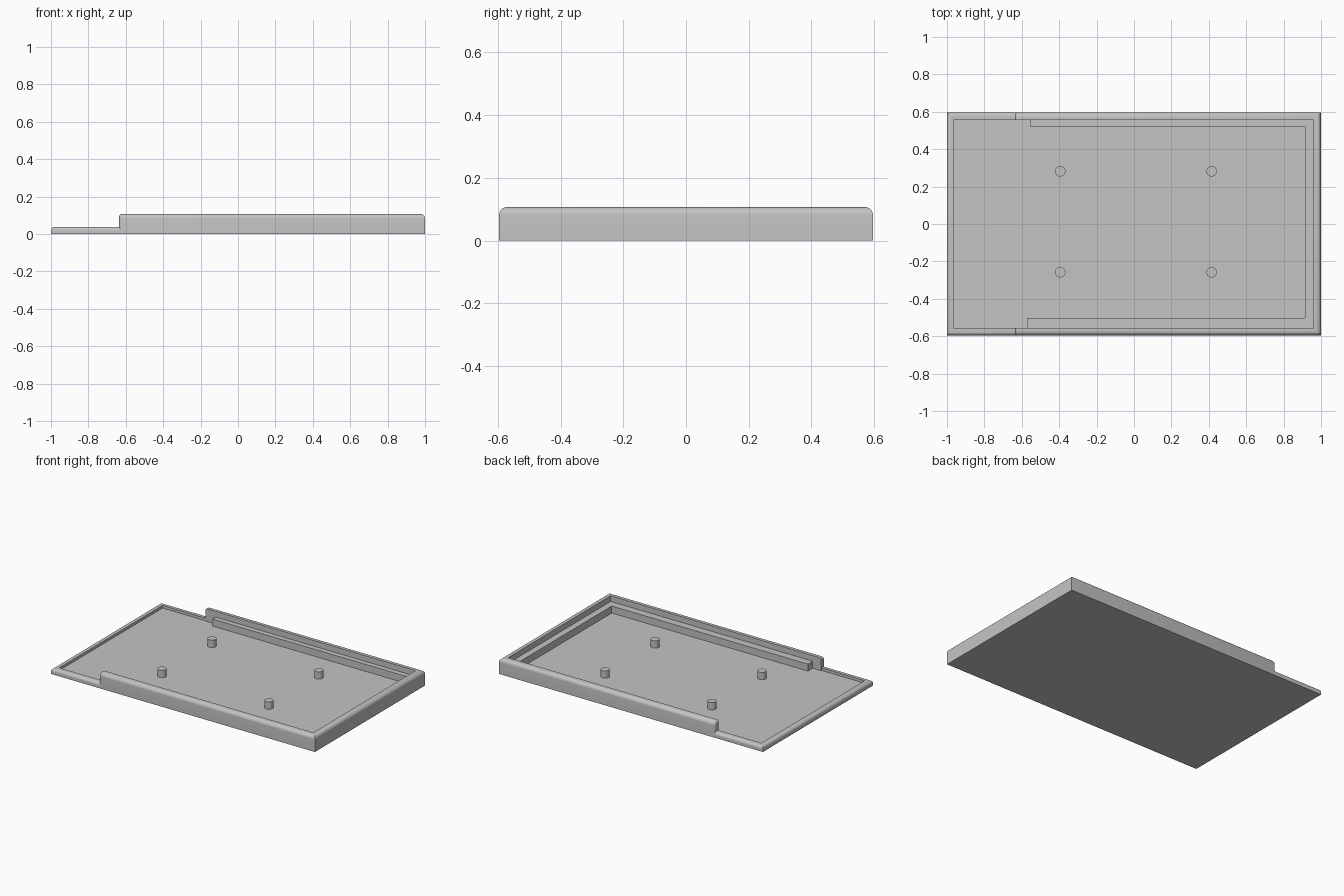
import bpy, bmesh, math

old = bpy.data.objects.get("Cube")
if old:
    bpy.data.objects.remove(old, do_unlink=True)

grey = bpy.data.materials.new("plain grey")
grey.use_nodes = True
colour = (0.55, 0.55, 0.55, 1)
grey.diffuse_color = colour
grey.node_tree.nodes["Principled BSDF"].inputs["Base Color"].default_value = colour

HALF_X, HALF_Y = 1.0, 0.596
FLOOR_TOP, STEP_X = 0.02, -0.635


def finish(bm, name, smooth=False):
    bmesh.ops.recalc_face_normals(bm, faces=bm.faces)
    mesh = bpy.data.meshes.new(name)
    bm.to_mesh(mesh)
    bm.free()
    mesh.materials.append(grey)
    ob = bpy.data.objects.new(name, mesh)
    bpy.context.collection.objects.link(ob)
    if smooth:
        bpy.ops.object.select_all(action="DESELECT")
        ob.select_set(True)
        bpy.context.view_layer.objects.active = ob
        bpy.ops.object.shade_smooth_by_angle(angle=math.radians(35))
    return ob


def prism(name, outline, z0, z1):
    bm = bmesh.new()
    face = bm.faces.new([bm.verts.new((x, y, z0)) for x, y in outline])
    ext = bmesh.ops.extrude_face_region(bm, geom=[face])
    top = [v for v in ext["geom"] if isinstance(v, bmesh.types.BMVert)]
    bmesh.ops.translate(bm, verts=top, vec=(0, 0, z1 - z0))
    return finish(bm, name)


def rim_profile(height, width, radius, shrink):
    """Rim section as (inset from outer face, z), rounded on the outside."""
    pts = [(width, 0), (shrink, 0)]
    for i in range(9):
        a = math.pi / 2 * i / 8
        pts.append((shrink + radius * (1 - math.cos(a)),
                    height - shrink - radius * (1 - math.sin(a))))
    pts.append((width, height - shrink))
    return pts


def rim(name, side, end_x, height, width, radius, end_round):
    """U-shaped rim with mitred corners, open towards the other end."""
    bm = bmesh.new()
    rings = []
    steps = 5 if end_round else 1
    ends = []
    for i in range(steps):
        a = math.pi / 2 * i / max(steps - 1, 1)
        shrink = end_round * (1 - math.sin(a))
        x = end_x + side * end_round * (1 - math.cos(a))
        ends.append((x, rim_profile(height, width, radius, shrink)))
    corner = rim_profile(height, width, radius, 0)

    def ring(x, profile, y_sign):
        rings.append([bm.verts.new((side * (HALF_X - d) if x is None else x,
                                    y_sign * (HALF_Y - d), z)) for d, z in profile])

    for x, profile in ends:
        ring(x, profile, -1)
    ring(None, corner, -1)
    ring(None, corner, 1)
    for x, profile in reversed(ends):
        ring(x, profile, 1)
    n = len(corner)
    for a, b in zip(rings, rings[1:]):
        for i in range(n):
            j = (i + 1) % n
            bm.faces.new((a[i], a[j], b[j], b[i]))
    bm.faces.new(rings[0])
    bm.faces.new(rings[-1])
    return finish(bm, name, True)


# Base plate, reaching just under the rims
fx, fy = HALF_X - 0.03, HALF_Y - 0.03
prism("base_plate", [(-fx, -fy), (fx, -fy), (fx, fy), (-fx, fy)], 0, FLOOR_TOP)

# Tall wall around three sides and low lip around the open end
rim("tall_wall", 1, STEP_X, 0.107, 0.041, 0.025, 0.012)
rim("low_lip", -1, STEP_X + 0.012, 0.038, 0.037, 0.02, 0)

# Inner ledge following the tall wall
prism("inner_ledge", [(-0.572, -0.557), (0.961, -0.557), (0.961, 0.557), (-0.557, 0.557),
                      (-0.557, 0.52), (0.915, 0.52), (0.915, -0.503), (-0.572, -0.503)],
      0.015, 0.068)

# Four mounting pegs
for side_name, x in (("right", -0.395), ("left", 0.415)):
    for end_name, y in (("front", -0.258), ("back", 0.282)):
        bm = bmesh.new()
        bmesh.ops.create_cone(bm, cap_ends=True, segments=32, radius1=0.028,
                              radius2=0.028, depth=0.055)
        bmesh.ops.translate(bm, verts=bm.verts, vec=(x, y, 0.0425))
        finish(bm, f"peg_{end_name}_{side_name}", True)
